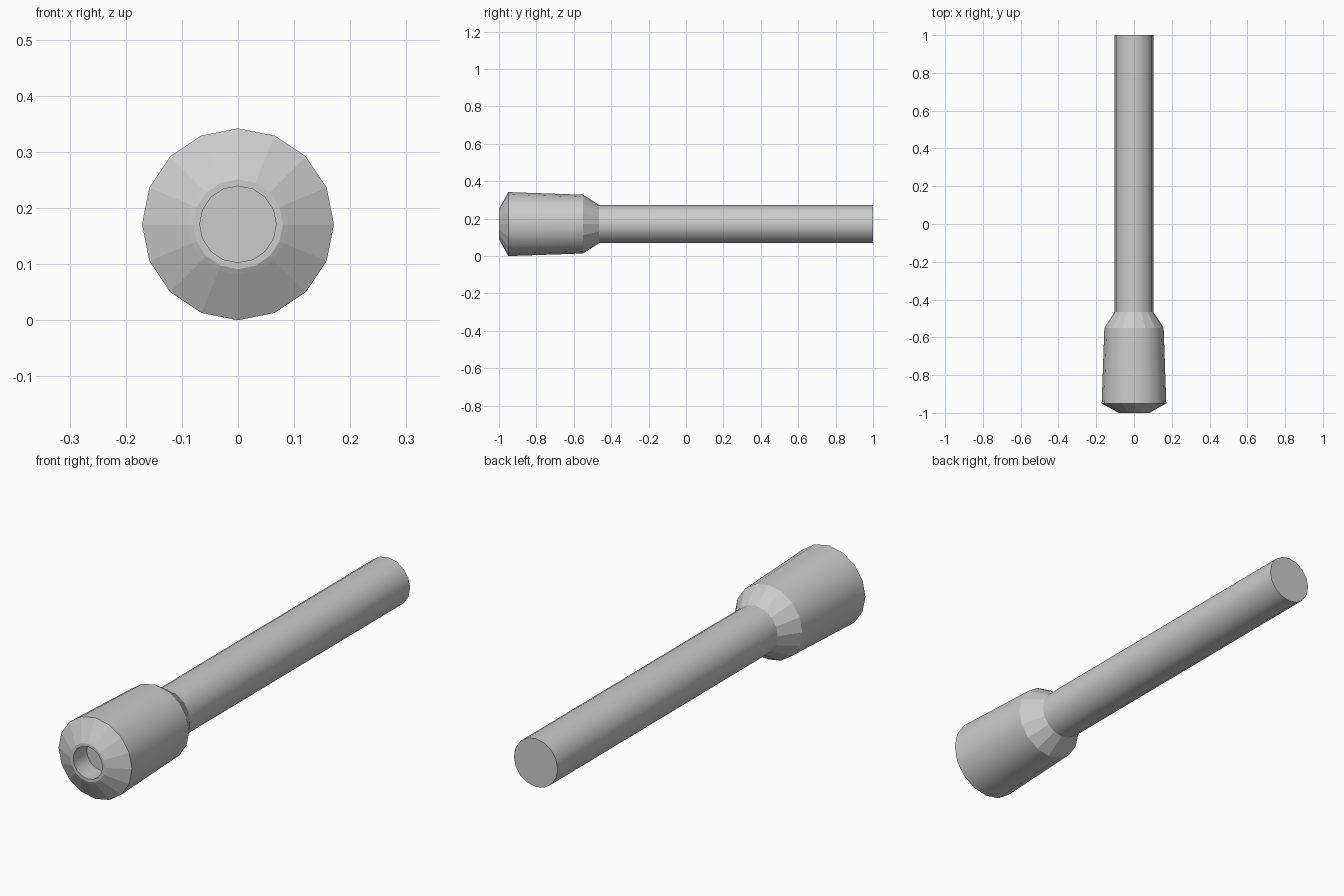
import bpy, bmesh, math

if "Cube" in bpy.data.objects:
    bpy.data.objects.remove(bpy.data.objects["Cube"])

SIDES = 16
AXIS_Z = 0.171


def lathe(name, profile, smooth_bands=(), cap_start=False, cap_end=False):
    """Revolve (y, radius) points around the long axis."""
    bm = bmesh.new()
    rings = []
    for y, r in profile:
        angles = [2 * math.pi * i / SIDES for i in range(SIDES)]
        rings.append([bm.verts.new((r * math.cos(a), y, AXIS_Z + r * math.sin(a)))
                      for a in angles])
    for b in range(len(rings) - 1):
        r0, r1 = rings[b], rings[b + 1]
        for i in range(SIDES):
            j = (i + 1) % SIDES
            face = bm.faces.new((r0[i], r1[i], r1[j], r0[j]))
            face.smooth = b in smooth_bands
    if cap_start:
        bm.faces.new(rings[0])
    if cap_end:
        bm.faces.new(list(reversed(rings[-1])))
    # keep the rims between bands crisp
    for ring in rings:
        for i in range(SIDES):
            edge = bm.edges.get((ring[i], ring[(i + 1) % SIDES]))
            if edge:
                edge.smooth = False
    mesh = bpy.data.meshes.new(name)
    bm.to_mesh(mesh)
    bm.free()
    obj = bpy.data.objects.new(name, mesh)
    bpy.context.collection.objects.link(obj)
    return obj


# Recess floor, recess wall, rim, front bevel, head, shoulder, handle, end cap
lathe("flashlight_body",
      [(-0.91, 0.068), (-1.0, 0.068), (-1.0, 0.08), (-0.995, 0.09),
       (-0.95, 0.171), (-0.55, 0.157), (-0.465, 0.102), (1.0, 0.102)],
      smooth_bands=(0, 4, 6), cap_start=True, cap_end=True)

# Face normals outward
for obj in bpy.context.collection.objects:
    bm = bmesh.new()
    bm.from_mesh(obj.data)
    bmesh.ops.recalc_face_normals(bm, faces=bm.faces)
    bm.to_mesh(obj.data)
    bm.free()
